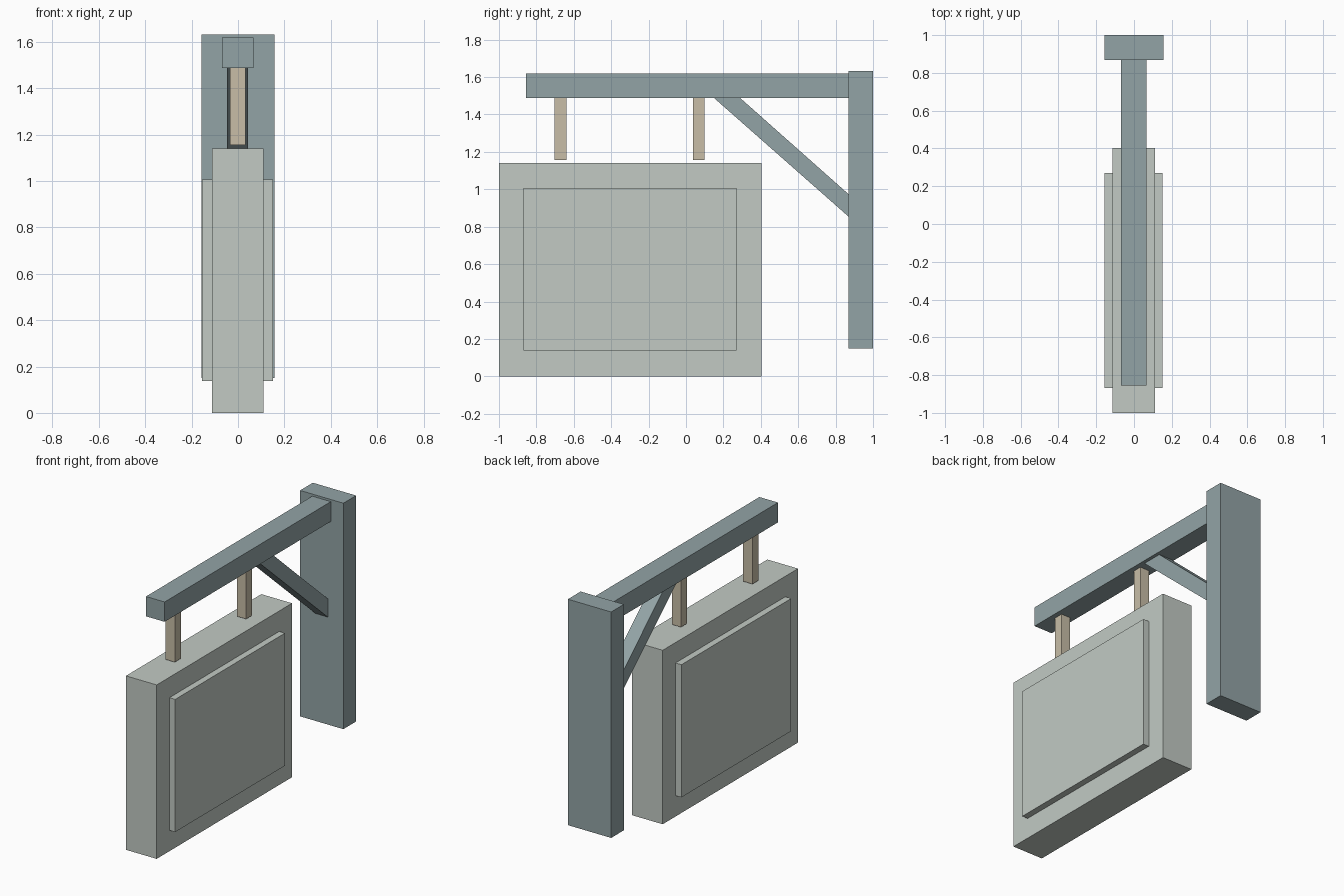
import bpy
import bmesh

default = bpy.data.objects.get("Cube")
if default:
    bpy.data.objects.remove(default, do_unlink=True)


def material(name, rgb):
    mat = bpy.data.materials.new(name)
    mat.use_nodes = True
    mat.diffuse_color = (*rgb, 1)
    mat.node_tree.nodes["Principled BSDF"].inputs["Base Color"].default_value = (*rgb, 1)
    return mat


def prism(name, x_range, profile, mat):
    """Extrude a (y, z) outline across an x range."""
    bm = bmesh.new()
    x0, x1 = x_range
    face = bm.faces.new([bm.verts.new((x0, y, z)) for y, z in profile])
    grown = bmesh.ops.extrude_face_region(bm, geom=[face])["geom"]
    verts = [v for v in grown if isinstance(v, bmesh.types.BMVert)]
    bmesh.ops.translate(bm, verts=verts, vec=(x1 - x0, 0, 0))
    bmesh.ops.recalc_face_normals(bm, faces=bm.faces)
    mesh = bpy.data.meshes.new(name)
    bm.to_mesh(mesh)
    bm.free()
    mesh.materials.append(mat)
    obj = bpy.data.objects.new(name, mesh)
    bpy.context.collection.objects.link(obj)
    return obj


def box(name, x_range, y_range, z_range, mat):
    (y0, y1), (z0, z1) = y_range, z_range
    return prism(name, x_range, [(y0, z0), (y1, z0), (y1, z1), (y0, z1)], mat)


frame_mat = material("blue grey wood", (0.29, 0.37, 0.38))
board_mat = material("pale grey green", (0.54, 0.59, 0.55))
hanger_mat = material("tan wood", (0.58, 0.515, 0.39))

# Wall post, arm and diagonal brace
box("wall_post", (-0.157, 0.157), (0.868, 1), (0.15, 1.632), frame_mat)
box("top_beam", (-0.069, 0.066), (-0.855, 0.868), (1.488, 1.618), frame_mat)
prism("diagonal_brace", (-0.047, 0.044),
      [(0.15, 1.488), (0.29, 1.488), (0.868, 0.975), (0.868, 0.855)], frame_mat)

# Sign board with a raised panel on each face
box("sign_board", (-0.113, 0.11), (-1, 0.403), (0, 1.141), board_mat)
for name, x_range in (("right_panel", (-0.156, -0.113)), ("left_panel", (0.11, 0.152))):
    box(name, x_range, (-0.868, 0.27), (0.137, 1.007), board_mat)

# Hangers below the beam
for name, y in (("front_hanger", -0.671), ("back_hanger", 0.069)):
    box(name, (-0.034, 0.033), (y - 0.031, y + 0.031), (1.156, 1.488), hanger_mat)
